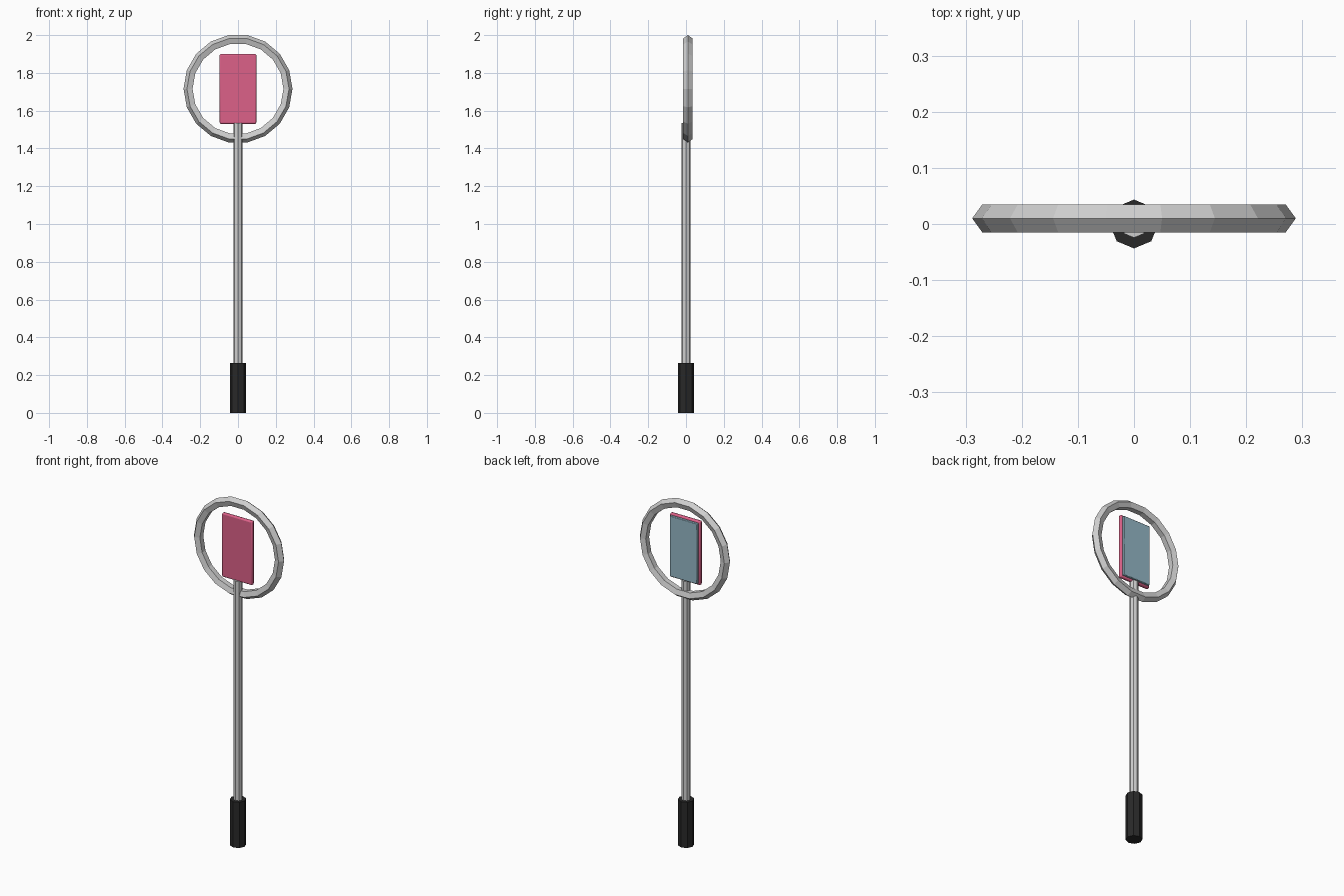
import bpy
from math import radians, pi, sin, cos

default = bpy.data.objects.get("Cube")
if default:
    bpy.data.objects.remove(default, do_unlink=True)


def material(name, rgb):
    m = bpy.data.materials.new(name)
    m.use_nodes = True
    m.diffuse_color = (*rgb, 1)
    m.node_tree.nodes["Principled BSDF"].inputs["Base Color"].default_value = (*rgb, 1)
    return m


steel = material("light grey metal", (0.62, 0.62, 0.62))
black = material("black rubber", (0.022, 0.022, 0.022))
pink = material("pink", (0.72, 0.12, 0.25))
blue = material("pale blue", (0.30, 0.48, 0.57))


def finish(name, mat, smooth=None):
    ob = bpy.context.object
    ob.name = name
    ob.data.materials.append(mat)
    if smooth:
        bpy.ops.object.shade_smooth_by_angle(angle=radians(smooth))
    return ob


def rod(name, radius, z0, z1, mat):
    # eight-sided rod with a corner facing the front
    bpy.ops.mesh.primitive_cylinder_add(vertices=8, radius=radius, depth=z1 - z0,
                                        location=(0, 0, (z0 + z1) / 2))
    return finish(name, mat)


def panel(name, half_width, z0, z1, y0, y1, bevel, mat):
    # thin upright slab with softened edges
    bpy.ops.mesh.primitive_cube_add(size=1, location=(0, (y0 + y1) / 2, (z0 + z1) / 2))
    ob = bpy.context.object
    ob.scale = (2 * half_width, y1 - y0, z1 - z0)
    bpy.ops.object.transform_apply(location=False, rotation=False, scale=True)
    mod = ob.modifiers.new("soft edges", 'BEVEL')
    mod.width = bevel
    mod.segments = 2
    return finish(name, mat, 40)


# Handle and pole
rod("grip", 0.0435, 0, 0.265, black)
rod("pole", 0.0245, 0.01, 1.535, steel)

# Ring with a five-sided section, standing upright
bpy.ops.mesh.primitive_torus_add(major_segments=18, minor_segments=5,
                                 major_radius=0.262, minor_radius=0.0264,
                                 location=(0, 0.01, 1.716),
                                 rotation=(pi / 2, 0, 0))
finish("ring", steel)

# Sign in the middle of the ring
panel("front_panel", 0.097, 1.53, 1.90, -0.011, 0.011, 0.007, pink)
panel("back_panel", 0.087, 1.54, 1.89, 0.005, 0.024, 0.003, blue)
